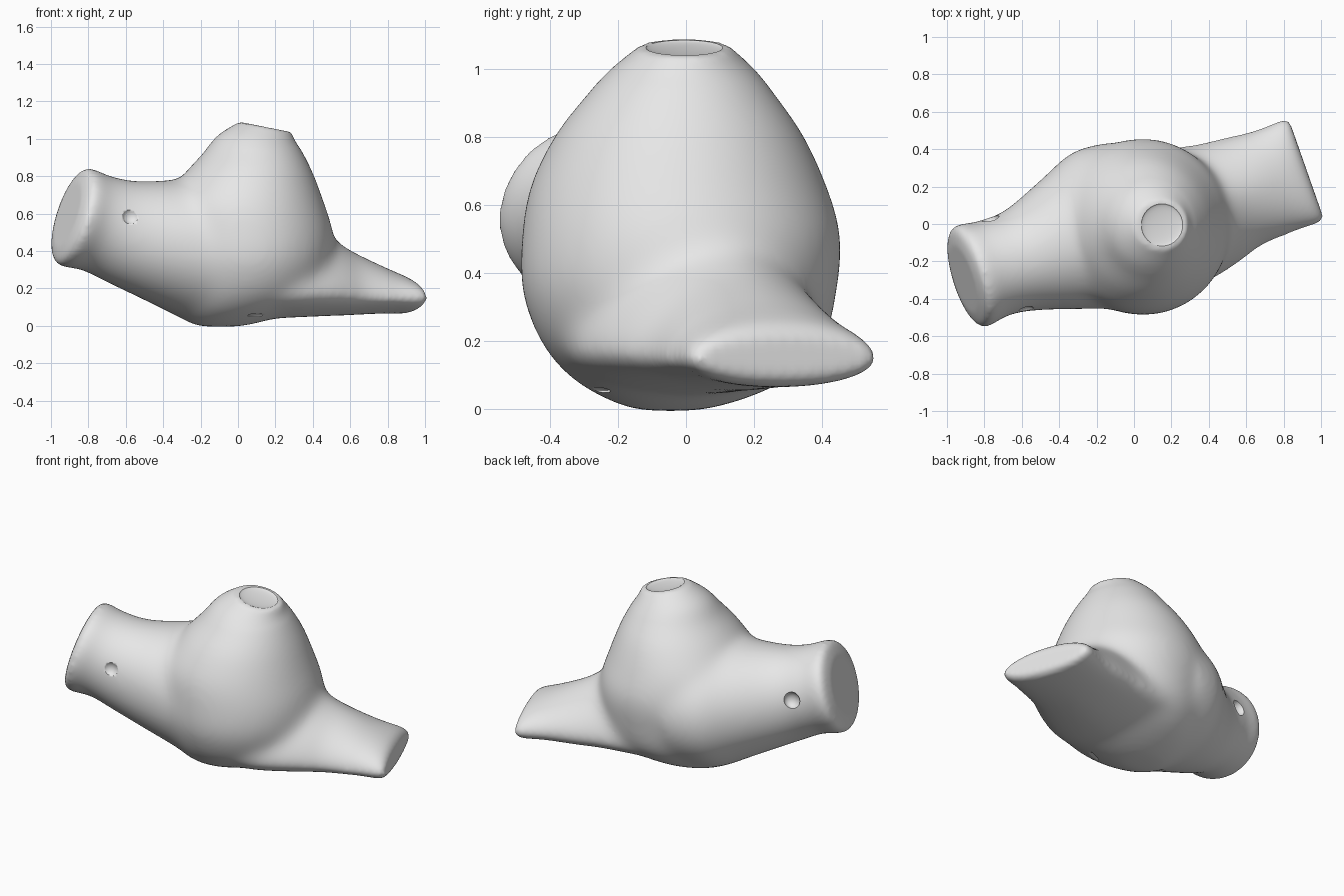
import bpy, bmesh, math
from mathutils import Vector

cube = bpy.data.objects.get("Cube")
if cube:
    bpy.data.objects.remove(cube, do_unlink=True)

SEGMENTS = 48
STEPS = 5

clay = bpy.data.materials.new("clay_grey")
clay.use_nodes = True
clay.diffuse_color = (0.8, 0.8, 0.8, 1)
clay.node_tree.nodes["Principled BSDF"].inputs["Base Color"].default_value = (0.8, 0.8, 0.8, 1)


def spow(v, p):
    return math.copysign(abs(v) ** p, v)


def spline(rows):
    """Catmull-Rom interpolation through rows of ring parameters."""
    ends = [rows[0]] + rows + [rows[-1]]
    result = []
    for a, b, c, d in zip(ends, ends[1:], ends[2:], ends[3:]):
        for s in range(STEPS):
            t = s / STEPS
            result.append([q + 0.5 * t * (r - p + t * (2 * p - 5 * q + 4 * r - u + t * (3 * (q - r) + u - p)))
                           for p, q, r, u in zip(a, b, c, d)])
    return result + [rows[-1]]


def add_loft(bm, rings):
    """Skin tilted super-ellipses: (centre, normal, half width, height up, height down, power)."""
    loops = []
    for row in spline([[*c, *n, *rest] for c, n, *rest in rings]):
        centre, n = Vector(row[:3]), Vector(row[3:6]).normalized()
        width, above, below, power = row[6:]
        side = Vector((0, 1, 0)) if n.z > 0.8 else n.cross(Vector((0, 0, 1))).normalized()
        up = side.cross(n)
        loop = []
        for i in range(SEGMENTS):
            t = math.tau * i / SEGMENTS
            height = above if math.sin(t) > 0 else below
            offset = side * width * spow(math.cos(t), 2 / power) + up * height * spow(math.sin(t), 2 / power)
            loop.append(bm.verts.new(centre + offset))
        loops.append(loop)
    for a, b in zip(loops, loops[1:]):
        for i in range(SEGMENTS):
            j = (i + 1) % SEGMENTS
            bm.faces.new((a[i], a[j], b[j], b[i]))
    bm.faces.new(loops[0])
    bm.faces.new(loops[-1])


def bake(obj):
    """Replace the mesh with its modified result."""
    graph = bpy.context.evaluated_depsgraph_get()
    graph.update()
    mesh = bpy.data.meshes.new_from_object(obj.evaluated_get(graph))
    obj.modifiers.clear()
    obj.data = mesh


def smooth(obj, iterations, group=""):
    soften = obj.modifiers.new("Soften", "SMOOTH")
    soften.factor = 0.5
    soften.iterations = iterations
    soften.vertex_group = group


bm = bmesh.new()

# Egg-shaped belly: height, centre x, centre y, half depth in y, half length in x
belly = [(-0.005, -0.1, -0.05, 0.1, 0.12), (0.035, -0.06, -0.03, 0.22, 0.24),
         (0.1, 0, -0.015, 0.335, 0.35), (0.2, 0.04, -0.01, 0.42, 0.42),
         (0.35, 0.05, -0.02, 0.465, 0.46), (0.5, 0.045, -0.013, 0.472, 0.465),
         (0.65, 0.03, -0.022, 0.44, 0.435), (0.8, 0.055, -0.02, 0.37, 0.355),
         (0.92, 0.08, -0.015, 0.28, 0.27)]
rings = [((x, y, z), (0, 0, 1), w, l, l, 2) for z, x, y, w, l in belly]
rings += [((0.1, -0.01, 1.0), (0.08, 0, 1), 0.21, 0.21, 0.21, 2),
          ((0.148, -0.005, 1.063), (0.2, 0, 1), 0.133, 0.142, 0.142, 2)]
add_loft(bm, rings)

# Round neck with a slanted, slightly domed end
neck = [((0.0, 0.0, 0.405), (-1, -0.3, 0.1), 0.46, 0.385),
        ((-0.2, -0.03, 0.41), (-1, -0.3, 0.15), 0.437, 0.385),
        ((-0.37, -0.1, 0.445), (-1, -0.3, 0.2), 0.373, 0.345),
        ((-0.6, -0.192, 0.497), (-1, -0.3, 0.27), 0.283, 0.287),
        ((-0.75, -0.237, 0.547), (-1, -0.31, 0.3), 0.265, 0.263),
        ((-0.878, -0.283, 0.585), (-1, -0.31, 0.32), 0.279, 0.268),
        ((-0.912, -0.293, 0.595), (-1, -0.31, 0.32), 0.19, 0.185)]
add_loft(bm, [(c, n, w, h, h, 2) for c, n, w, h in neck])

# Wedge tail: a wide low flange with a hump that runs up into the belly
tail = [((0.02, -0.03, 0.17), 0.36, 0.3, 0.13, 1.8),
        ((0.2, 0.02, 0.165), 0.385, 0.34, 0.125, 1.7),
        ((0.36, 0.075, 0.16), 0.365, 0.36, 0.115, 1.6),
        ((0.47, 0.12, 0.155), 0.338, 0.34, 0.105, 1.6),
        ((0.58, 0.175, 0.15), 0.312, 0.265, 0.095, 1.7),
        ((0.75, 0.233, 0.15), 0.292, 0.175, 0.085, 1.9),
        ((0.885, 0.28, 0.15), 0.291, 0.108, 0.082, 2.1),
        ((0.922, 0.291, 0.15), 0.27, 0.06, 0.05, 2.1)]
add_loft(bm, [(c, (0.94, 0.33, 0), *rest) for c, *rest in tail])

bmesh.ops.recalc_face_normals(bm, faces=bm.faces)
mesh = bpy.data.meshes.new("vessel_body")
bm.to_mesh(mesh)
bm.free()
vessel = bpy.data.objects.new("vessel_body", mesh)
bpy.context.scene.collection.objects.link(vessel)

# Melt the parts into one soft form
remesh = vessel.modifiers.new("Merge", "REMESH")
remesh.mode = "VOXEL"
remesh.voxel_size = 0.014
smooth(vessel, 8)
bake(vessel)

# Blend the joints further, keeping the rims of the neck, tail and mouth
joints = vessel.vertex_groups.new(name="joints")
for v in vessel.data.vertices:
    weight = min(1, (0.8 - abs(v.co.x)) * 4, (0.95 - v.co.z) * 5)
    if weight > 0:
        joints.add([v.index], weight, "REPLACE")
smooth(vessel, 110, "joints")
bake(vessel)

# Shallow dish on top, thumb holes in the neck, dent below
dents = [((0.15, -0.005, 1.065), (0.115, 0.115, 0.016), 0.2),
         ((-0.57, -0.48, 0.59), (0.05, 0.045, 0.05), 0),
         ((-0.77, 0.03, 0.58), (0.05, 0.04, 0.05), 0),
         ((0.11, -0.27, 0.055), (0.06, 0.05, 0.01), 0)]
cutters = []
for place, size, tilt in dents:
    bpy.ops.mesh.primitive_uv_sphere_add(segments=32, ring_count=16, radius=1, location=place,
                                         rotation=(0, tilt, 0))
    cutter = bpy.context.object
    cutter.name = "dent_cutter"
    cutter.scale = size
    cutter.hide_render = True
    cutters.append(cutter)
    cut = vessel.modifiers.new("Dent", "BOOLEAN")
    cut.operation = "DIFFERENCE"
    cut.solver = "EXACT"
    cut.object = cutter
bake(vessel)
for cutter in cutters:
    bpy.data.objects.remove(cutter, do_unlink=True)

vessel.data.materials.clear()
vessel.data.materials.append(clay)
for face in vessel.data.polygons:
    face.material_index = 0
bpy.ops.object.select_all(action="DESELECT")
vessel.select_set(True)
bpy.context.view_layer.objects.active = vessel
bpy.ops.object.shade_smooth_by_angle(angle=math.radians(55))
